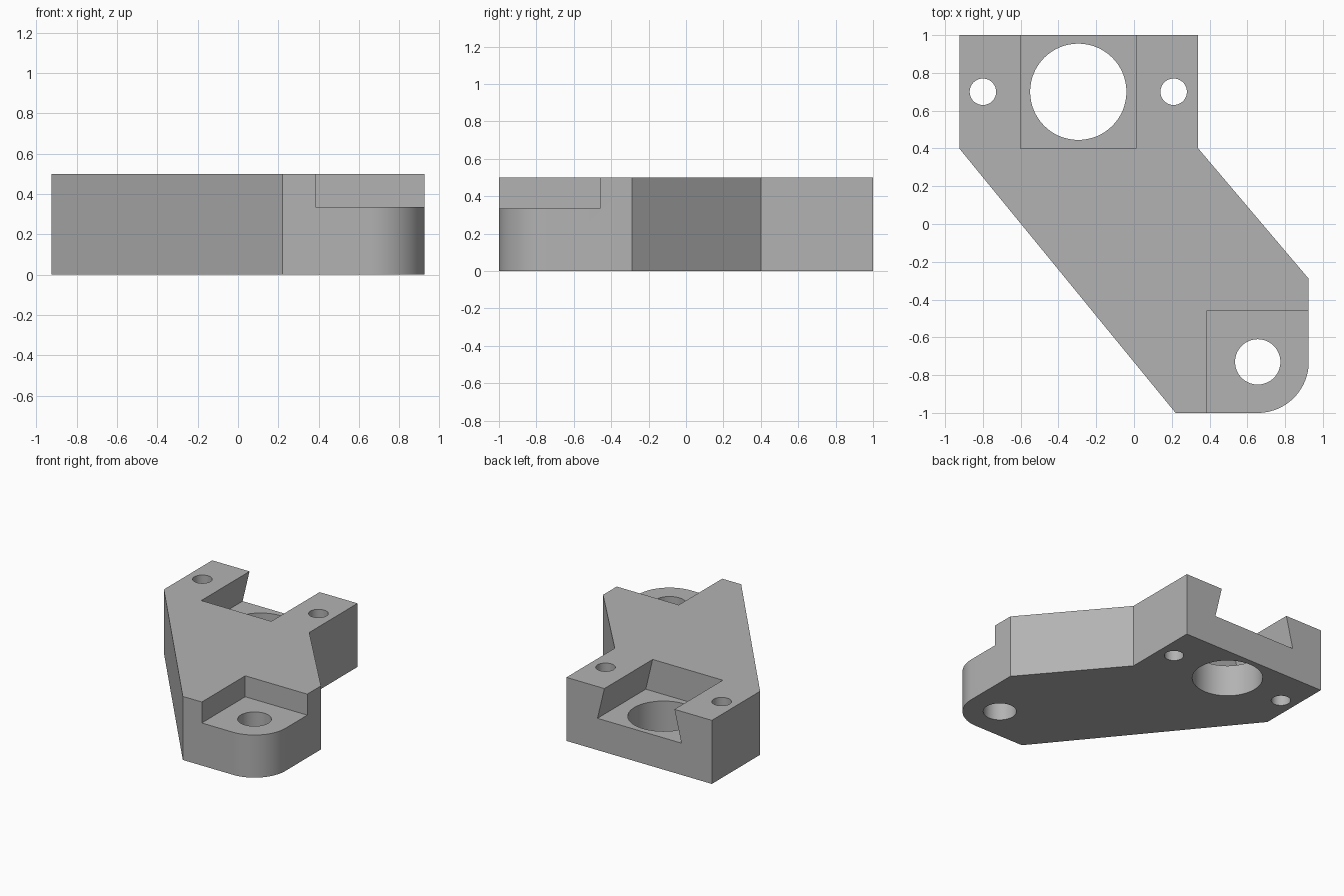
import bpy, bmesh
from math import sin, cos, pi, radians
from mathutils import Vector

cube = bpy.data.objects.get("Cube")
if cube:
    bpy.data.objects.remove(cube, do_unlink=True)

HEIGHT = 0.5
BOSS = (0.655, -0.73)      # pivot hole and rounded corner share a centre
BORE = (-0.295, 0.70)      # large bore centred in the dovetail slot

grey = bpy.data.materials.new("grey")
grey.use_nodes = True
colour = (0.45, 0.45, 0.45, 1)
grey.diffuse_color = colour
grey.node_tree.nodes["Principled BSDF"].inputs["Base Color"].default_value = colour


def prism(name, points, offset):
    """Extrude a closed polygon of 3D points along an offset."""
    bm = bmesh.new()
    face = bm.faces.new([bm.verts.new(p) for p in points])
    ext = bmesh.ops.extrude_face_region(bm, geom=[face])
    moved = [v for v in ext["geom"] if isinstance(v, bmesh.types.BMVert)]
    bmesh.ops.translate(bm, verts=moved, vec=Vector(offset))
    bmesh.ops.recalc_face_normals(bm, faces=bm.faces)
    mesh = bpy.data.meshes.new(name)
    bm.to_mesh(mesh)
    bm.free()
    mesh.materials.append(grey)
    obj = bpy.data.objects.new(name, mesh)
    bpy.context.collection.objects.link(obj)
    return obj


def arc(centre, radius, start, end, steps):
    return [(centre[0] + radius * cos(a), centre[1] + radius * sin(a))
            for a in (start + (end - start) * i / steps for i in range(steps + 1))]


def cut(target, cutter):
    """Subtract the cutter and discard it."""
    mod = target.modifiers.new("cut", 'BOOLEAN')
    mod.operation = 'DIFFERENCE'
    mod.solver = 'EXACT'
    mod.object = cutter
    bpy.context.view_layer.objects.active = target
    bpy.ops.object.modifier_apply(modifier=mod.name)
    bpy.data.objects.remove(cutter, do_unlink=True)


# Offset arm body with one rounded corner
outline = [(-0.925, 1), (-0.925, 0.4), (0.22, -1)]
outline += arc(BOSS, 0.27, -pi / 2, 0, 24)
outline += [(0.925, -0.29), (0.34, 0.4), (0.34, 1)]
body = prism("bracket_body", [(x, y, 0) for x, y in outline], (0, 0, HEIGHT))

# Dovetail slot, wider at its floor, open to the back
floor, top, slope = 0.25, 0.6, 0.06 / 0.25
top_half = 0.305 - slope * (top - HEIGHT)
floor_half = 0.305 + slope * (HEIGHT - floor)
profile = [(-floor_half, floor), (floor_half, floor), (top_half, top), (-top_half, top)]
cut(body, prism("slot_cutter", [(BORE[0] + x, 0.4, z) for x, z in profile], (0, 0.8, 0)))

# Step lowering the pivot corner
step = [(0.385, -1.2), (1.2, -1.2), (1.2, -0.46), (0.385, -0.46)]
cut(body, prism("step_cutter", [(x, y, 0.335) for x, y in step], (0, 0, 0.4)))

# Round through holes: bore, pivot and two bolt holes
for centre, radius in ((BORE, 0.255), (BOSS, 0.12), ((-0.8, 0.7), 0.07), ((0.21, 0.7), 0.07)):
    ring = arc(centre, radius, 0, 2 * pi, 64)[:-1]
    cut(body, prism("hole_cutter", [(x, y, -0.1) for x, y in ring], (0, 0, 0.8)))

# Smooth the curved walls, keep edges crisp
bpy.ops.object.select_all(action='DESELECT')
body.select_set(True)
bpy.context.view_layer.objects.active = body
bpy.ops.object.shade_smooth_by_angle(angle=radians(25))
